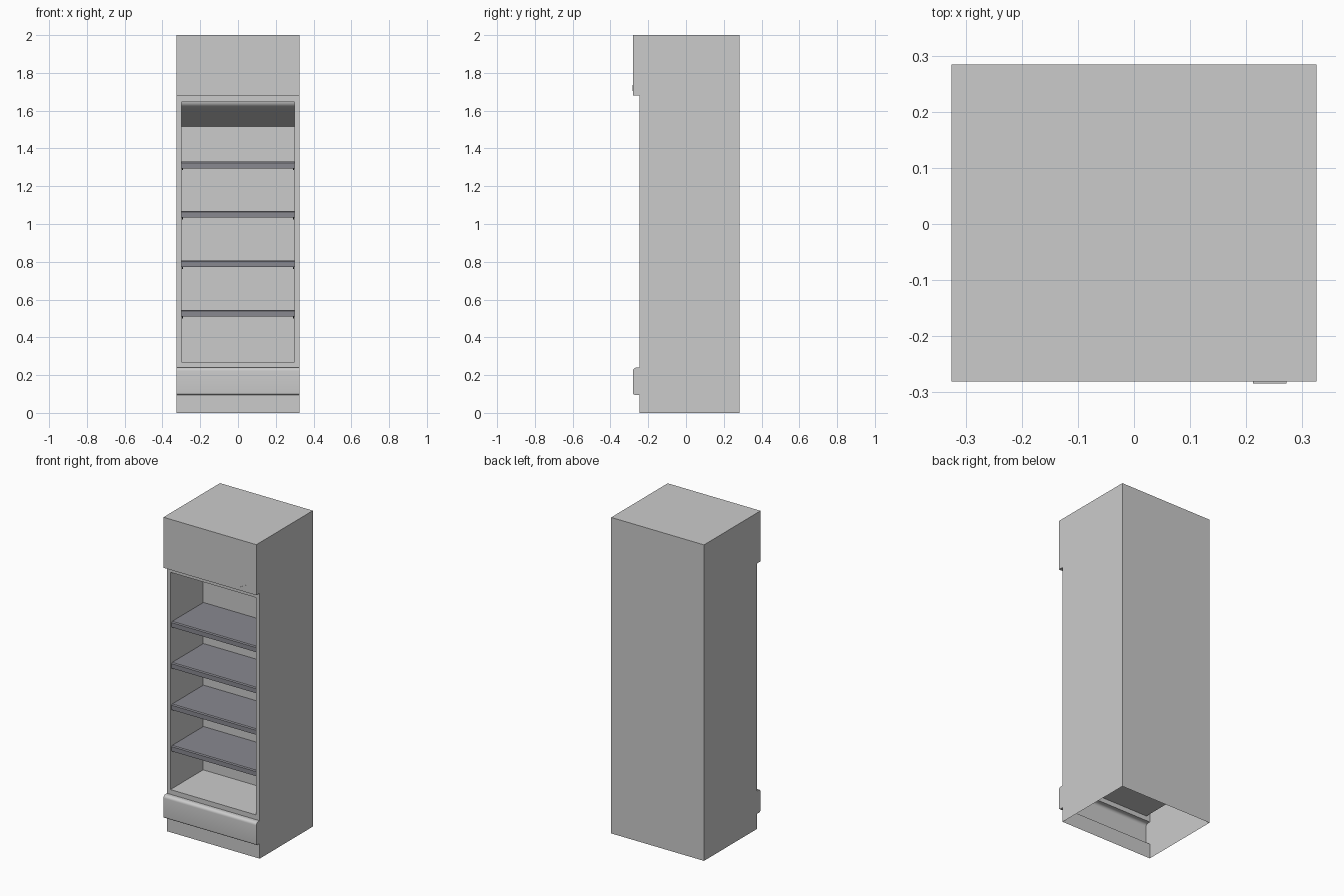
import bpy, bmesh, math

if "Cube" in bpy.data.objects:
    bpy.data.objects.remove(bpy.data.objects["Cube"])

W, BACK, FACE, NOSE = 0.325, 0.284, -0.247, -0.281   # half width and depth planes
IW, IBACK, Z0, Z1 = 0.30, 0.08, 0.27, 1.645          # interior opening

shelf_mat = bpy.data.materials.new("dark_shelf")
shelf_mat.diffuse_color = (0.25, 0.25, 0.28, 1)
shelf_mat.use_nodes = True
shelf_mat.node_tree.nodes["Principled BSDF"].inputs["Base Color"].default_value = shelf_mat.diffuse_color


def arc(cy, cz, r, a0, a1, n=6):
    return [(cy + r * math.cos(math.radians(a0 + (a1 - a0) * i / n)),
             cz + r * math.sin(math.radians(a0 + (a1 - a0) * i / n))) for i in range(n + 1)]


def extrude(bm, prof, half, closed=False, x=0.0):
    """Sweep a (y, z) profile across x and cap both ends."""
    a = [bm.verts.new((x - half, y, z)) for y, z in prof]
    b = [bm.verts.new((x + half, y, z)) for y, z in prof]
    n = len(prof)
    for i in range(n if closed else n - 1):
        j = (i + 1) % n
        bm.faces.new((a[i], a[j], b[j], b[i]))
    bm.faces.new(a)
    bm.faces.new(b[::-1])
    return a, b


def finish(bm, name, mat=None, flip=False, smooth=True):
    bmesh.ops.remove_doubles(bm, verts=bm.verts, dist=1e-5)
    bmesh.ops.recalc_face_normals(bm, faces=bm.faces)
    if flip:
        bmesh.ops.reverse_faces(bm, faces=bm.faces)
    me = bpy.data.meshes.new(name)
    bm.to_mesh(me)
    bm.free()
    ob = bpy.data.objects.new(name, me)
    bpy.context.collection.objects.link(ob)
    if mat:
        me.materials.append(mat)
    if smooth:
        bpy.context.view_layer.objects.active = ob
        ob.select_set(True)
        bpy.ops.object.shade_smooth_by_angle(angle=math.radians(30))
        ob.select_set(False)
    return ob


# Outer shell: kick plate, rounded bumper, recessed face, canopy, top and back; open underneath
bm = bmesh.new()
bumper = ([(FACE, 0), (FACE, 0.095)]
          + arc(NOSE + 0.012, 0.107, 0.012, 270, 180)
          + arc(NOSE + 0.018, 0.222, 0.018, 180, 90))
prof = bumper + [(FACE, 0.24), (FACE, 1.68), (NOSE, 1.68), (NOSE, 2), (BACK, 2), (BACK, 0)]
left, right = extrude(bm, prof, W)

# Replace the recessed face by a frame around the opening
k = len(bumper)
outer = [left[k], right[k], right[k + 1], left[k + 1]]
face = next(f for f in bm.faces if len(f.verts) == 4 and set(f.verts) == set(outer))
bm.faces.remove(face)
inner = [bm.verts.new((x, FACE, z)) for x, z in ((-IW, Z0), (IW, Z0), (IW, Z1), (-IW, Z1))]
for i in range(4):
    j = (i + 1) % 4
    bm.faces.new((outer[i], outer[j], inner[j], inner[i]))
finish(bm, "cabinet_shell")

# Interior liner with a sloping, rounded ceiling duct
bm = bmesh.new()
ceiling = [(-0.15, 1.605), (-0.175, 1.616), (-0.19, 1.626), (-0.198, 1.636), (-0.20, Z1)]
extrude(bm, [(FACE, Z0), (IBACK, Z0), (IBACK, 1.515)] + ceiling + [(FACE, Z1)], IW)
finish(bm, "interior_liner", flip=True)

# Shelves: thin deck with a price-rail lip and an end bracket on each side
for n, t in enumerate((0.545, 0.807, 1.07, 1.33), 1):
    bm = bmesh.new()
    extrude(bm, [(IBACK, t - 0.012), (IBACK, t), (-0.232, t), (-0.238, t - 0.006),
                 (-0.238, t - 0.035), (-0.228, t - 0.035), (-0.228, t - 0.012)], 0.298, True)
    finish(bm, f"shelf_{n}", shelf_mat, smooth=False)
    bm = bmesh.new()
    for s in (-1, 1):
        extrude(bm, [(IBACK, t - 0.012), (IBACK, t - 0.045), (-0.215, t - 0.045),
                     (-0.227, t - 0.036), (-0.227, t - 0.012)], 0.003, True, s * 0.294)
    finish(bm, f"shelf_brackets_{n}", shelf_mat, smooth=False)

# Small plain wedge plate on the canopy
bm = bmesh.new()
pts = [(0.212, 1.703), (0.272, 1.703), (0.272, 1.735)]
a = [bm.verts.new((x, NOSE, z)) for x, z in pts]
b = [bm.verts.new((x, NOSE - 0.003, z)) for x, z in pts]
bm.faces.new(a)
bm.faces.new(b[::-1])
for i in range(3):
    j = (i + 1) % 3
    bm.faces.new((a[i], a[j], b[j], b[i]))
finish(bm, "canopy_plate", smooth=False)
